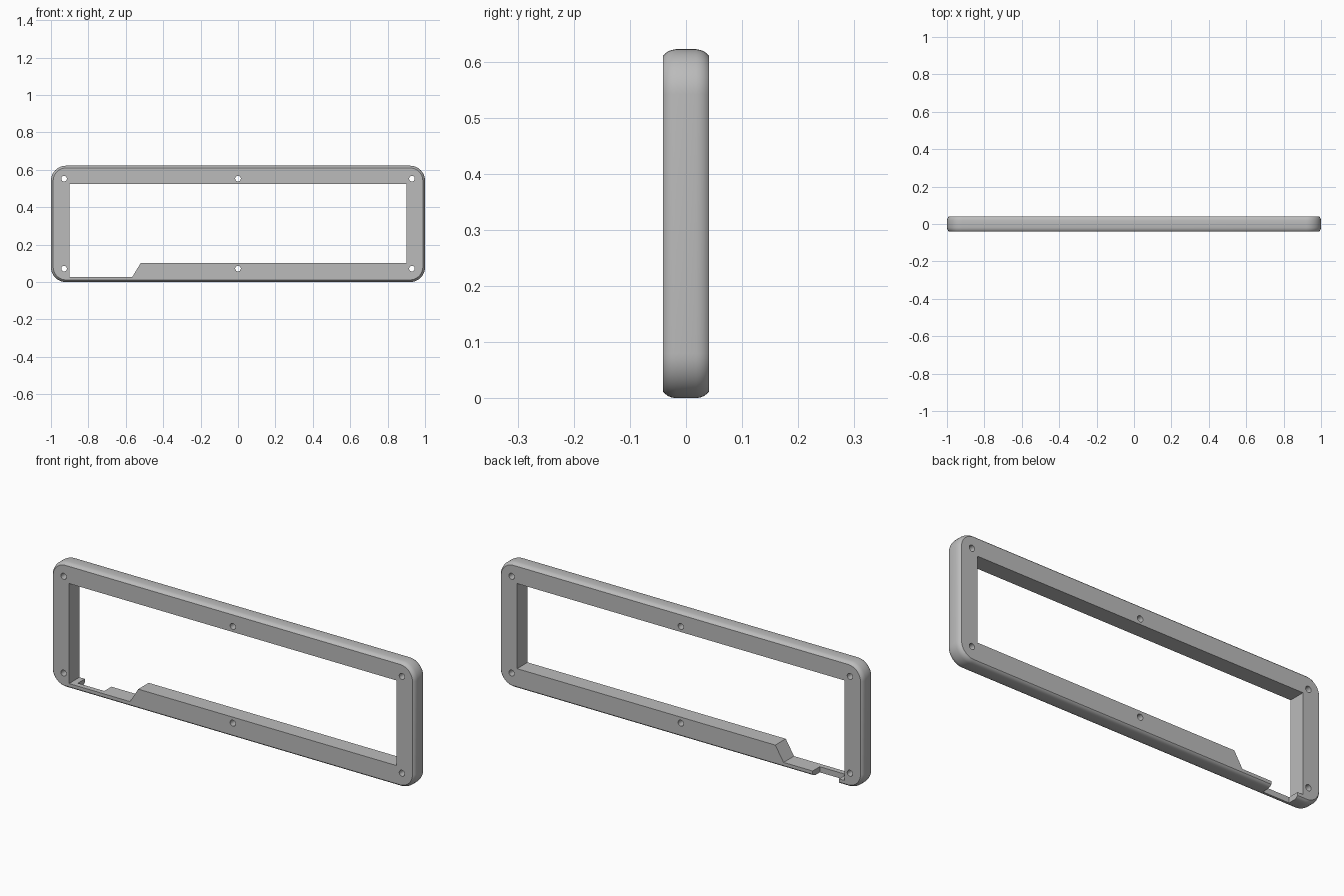
import bpy, bmesh, math

cube = bpy.data.objects.get("Cube")
if cube:
    bpy.data.objects.remove(cube, do_unlink=True)

HEIGHT, HALF_DEPTH, CORNER = 0.622, 0.041, 0.08

grey = bpy.data.materials.new("plain grey")
grey.use_nodes = True
grey.diffuse_color = (0.5, 0.5, 0.5, 1)
grey.node_tree.nodes["Principled BSDF"].inputs["Base Color"].default_value = (0.5, 0.5, 0.5, 1)


def loft(name, rings):
    """Skin a list of closed rings of points and cap both ends."""
    bm = bmesh.new()
    loops = [[bm.verts.new(p) for p in ring] for ring in rings]
    count = len(loops[0])
    for a, b in zip(loops, loops[1:]):
        for i in range(count):
            j = (i + 1) % count
            bm.faces.new((a[i], a[j], b[j], b[i]))
    bm.faces.new(loops[0])
    bm.faces.new(loops[-1])
    bmesh.ops.recalc_face_normals(bm, faces=bm.faces)
    mesh = bpy.data.meshes.new(name)
    bm.to_mesh(mesh)
    bm.free()
    mesh.materials.append(grey)
    obj = bpy.data.objects.new(name, mesh)
    bpy.context.collection.objects.link(obj)
    return obj


def prism(name, outline, y0=-0.2, y1=0.2):
    return loft(name, [[(x, y, z) for x, z in outline] for y in (y0, y1)])


def rounded_outline(inset, y, steps=12):
    """Rounded rectangle whose corners stay concentric as it shrinks."""
    radius, points = CORNER - inset, []
    for k, (sx, sz) in enumerate(((1, 1), (-1, 1), (-1, -1), (1, -1))):
        cx, cz = sx * (1 - CORNER), HEIGHT / 2 + sz * (HEIGHT / 2 - CORNER)
        for s in range(steps + 1):
            a = math.pi / 2 * (k + s / steps)
            points.append((cx + radius * math.cos(a), y, cz + radius * math.sin(a)))
    return points


# Frame body with its outer edge rounded towards both faces
edge = [(0.012, HALF_DEPTH), (0.0075, 0.037), (0.004, 0.032), (0.0015, 0.026), (0, 0.018)]
profile = [(i, -y) for i, y in edge] + [(i, y) for i, y in reversed(edge)]
frame = loft("frame", [rounded_outline(i, y) for i, y in profile])

# Window opening, with the deeper pocket in the lower corner
cutters = [prism("window_cutter", [(-0.9, 0.028), (-0.565, 0.028), (-0.52, 0.102),
                                   (0.9, 0.102), (0.9, 0.525), (-0.9, 0.525)])]

# Gap through the back of the thin lower lip
cutters.append(prism("lip_gap_cutter", [(-0.87, -0.1), (-0.725, -0.1), (-0.725, 0.06), (-0.87, 0.06)],
                     y0=-0.015))

# Screw holes
for x in (-0.93, 0, 0.93):
    for z in (0.072, 0.553):
        ring = [(x + 0.015 * math.cos(math.tau * i / 24), z + 0.015 * math.sin(math.tau * i / 24))
                for i in range(24)]
        cutters.append(prism("screw_hole_cutter", ring))

# Cut everything out and keep the result as the frame mesh
for cutter in cutters:
    cutter.hide_render = True
    mod = frame.modifiers.new(cutter.name, "BOOLEAN")
    mod.operation, mod.solver, mod.object = "DIFFERENCE", "EXACT", cutter
bpy.ops.object.select_all(action="DESELECT")
bpy.context.view_layer.objects.active = frame
frame.select_set(True)
for mod in list(frame.modifiers):
    bpy.ops.object.modifier_apply(modifier=mod.name)
for cutter in cutters:
    bpy.data.objects.remove(cutter, do_unlink=True)

bpy.ops.object.shade_smooth_by_angle(angle=math.radians(30))
